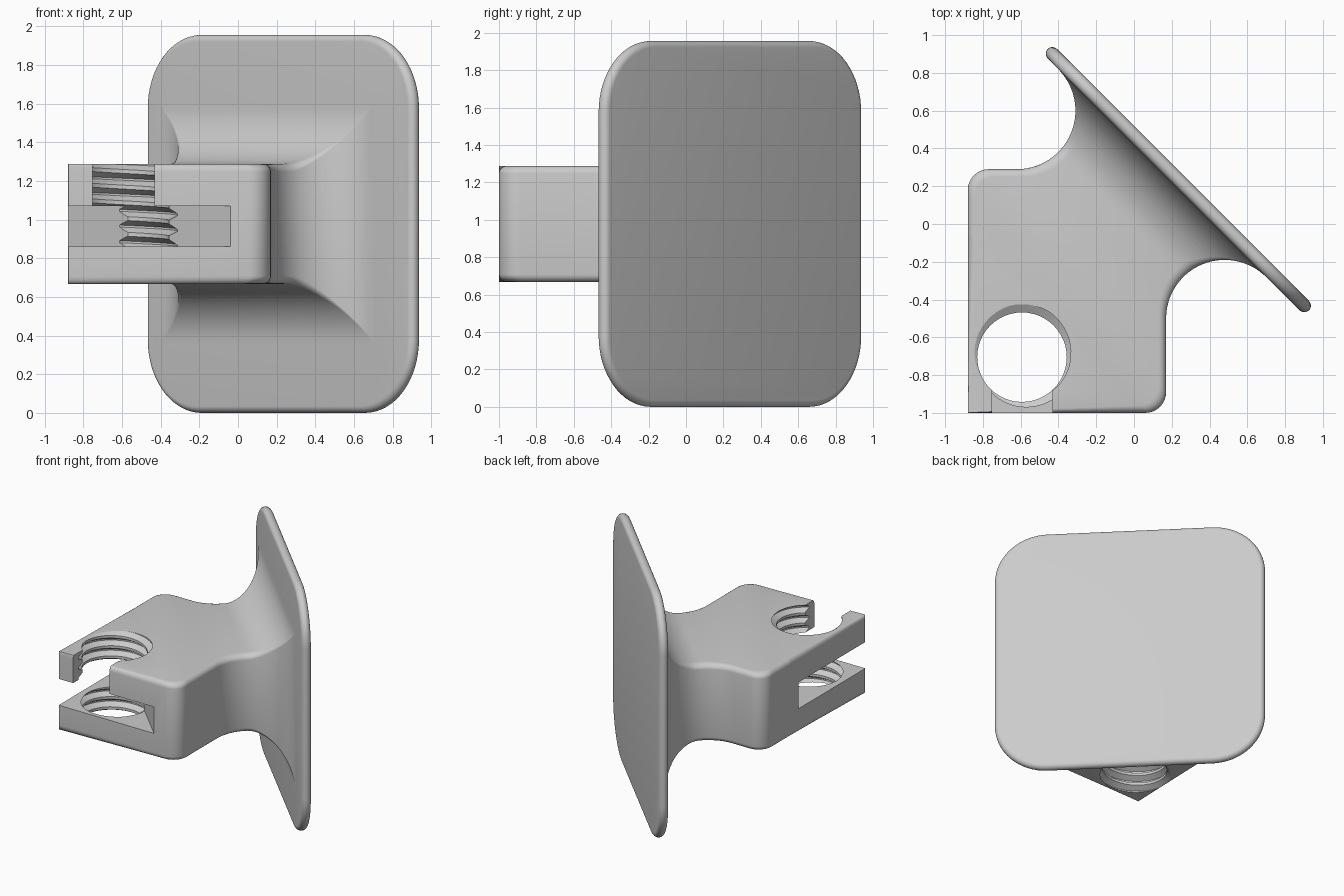
import bpy, bmesh, math
from mathutils import Vector

cube = bpy.data.objects.get("Cube")
if cube:
    bpy.data.objects.remove(cube, do_unlink=True)

grey = bpy.data.materials.new("light_grey")
grey.use_nodes = True
tone = (0.6, 0.6, 0.6, 1)
grey.diffuse_color = tone
grey.node_tree.nodes["Principled BSDF"].inputs["Base Color"].default_value = tone

MID = 0.978            # height of the centre plane
FRONT = 0.297          # front of the plate, measured along the diagonal
R2 = math.sqrt(2)


def finish(name, bm):
    bmesh.ops.recalc_face_normals(bm, faces=bm.faces)
    mesh = bpy.data.meshes.new(name)
    bm.to_mesh(mesh)
    bm.free()
    mesh.materials.append(grey)
    ob = bpy.data.objects.new(name, mesh)
    bpy.context.collection.objects.link(ob)
    return ob


def activate(ob):
    bpy.ops.object.select_all(action="DESELECT")
    ob.select_set(True)
    bpy.context.view_layer.objects.active = ob


def section(d, left, right, half, rt, rz, steps):
    """Rounded rectangle standing across the diagonal at distance d."""
    pts = []
    for q, (st, sz) in enumerate([(1, 1), (-1, 1), (-1, -1), (1, -1)]):
        for i in range(steps + 1):
            a = math.pi / 2 * (q + i / steps)
            t = (right - rt if st > 0 else left + rt) + rt * math.cos(a)
            z = sz * (half - rz) + rz * math.sin(a)
            pts.append(Vector(((d + t) / R2, (d - t) / R2, MID + z)))
    return pts


def loft(name, sections):
    bm = bmesh.new()
    rings = [[bm.verts.new(p) for p in s] for s in sections]
    n = len(rings[0])
    for a, b in zip(rings, rings[1:]):
        for i in range(n):
            j = (i + 1) % n
            bm.faces.new((a[i], a[j], b[j], b[i]))
    bm.faces.new(rings[0])
    bm.faces.new(rings[-1])
    return finish(name, bm)


def arc(cx, cy, r, a0, a1, steps):
    angles = [math.radians(a0 + (a1 - a0) * i / steps) for i in range(steps + 1)]
    return [(cx + r * math.cos(a), cy + r * math.sin(a)) for a in angles]


def diagonal(points):
    return [((x + y) / R2, (x - y) / R2) for x, y in points]


def lookup(path, d):
    for (d0, t0), (d1, t1) in zip(path, path[1:]):
        if d <= d1:
            return t0 + (t1 - t0) * (d - d0) / max(d1 - d0, 1e-9)
    return path[-1][1]


# Plate: rounded square with a fully rounded rim
half_thick = 0.035
slices = []
for i in range(13):
    a = math.pi * (i / 12 - 0.5)
    inset = half_thick * (1 - math.cos(a))
    h = MID - inset
    slices.append(section(FRONT + half_thick * (1 + math.sin(a)),
                          -h, h, h, 0.38 - inset, 0.38 - inset, 16))
plate = loft("mounting_plate", slices)

# Holder: block that flares into the plate with concave fillets
FLARE = 0.31
left = diagonal([(-0.88, -1)] + arc(-0.77, 0.18, 0.11, 180, 90, 8)
                + arc(-0.62, 0.6, FLARE, -90, 45, 28))
right = diagonal([(-0.88, -1)] + arc(0.06, -0.89, 0.11, -90, 0, 8)
                 + arc(0.48, -0.5, FLARE, 180, 45, 28))
flare_start = FRONT - FLARE
stops = [d for d, t in left + right]
stops += [flare_start + FLARE * math.sin(math.pi / 2 * i / 20) for i in range(20)]
stops = sorted(d for d in stops if d < FRONT - 0.0015)
stops[0] += 0.002
kept = [stops[0]]
for d in stops:
    if d - kept[-1] > 0.0015:
        kept.append(d)
slices = []
for d in kept + [FRONT, FRONT + 0.02]:
    tl, tr = lookup(left, d), lookup(right, d)
    x = min(max(d - flare_start, 0), FLARE)
    half = FLARE + FLARE - math.sqrt(FLARE ** 2 - x ** 2)
    fade = min(1, max(0.02, (FRONT - d) / 0.25))
    rt = min(0.055 * fade, (tr - tl) * 0.45)
    slices.append(section(d, tl, tr, half, rt, 0.04 * fade, 5))
holder = loft("holder_block", slices)


def box(name, centre, size, turn=0):
    bm = bmesh.new()
    bmesh.ops.create_cube(bm, size=1)
    bmesh.ops.scale(bm, vec=size, verts=bm.verts)
    ob = finish(name, bm)
    ob.location = centre
    ob.rotation_euler.z = turn
    return ob


def thread(name, cx, cy, top, pitch, minor, major):
    """Solid screw whose surface follows a right-handed helix."""
    bm = bmesh.new()
    n, turns = 48, 11
    profile = [(-0.0625, major), (0.0625, major), (0.375, minor), (0.625, minor)]
    start = top - pitch * 10.25
    rows = 4 * turns
    grid = []
    for j in range(n):
        a = 2 * math.pi * j / n
        column = []
        for k in range(rows + 5):
            f, r = profile[k % 4]
            z = start + pitch * (k // 4 + f + j / n)
            column.append(bm.verts.new((cx + r * math.cos(a), cy + r * math.sin(a), z))
                          if k <= rows or j == 0 else None)
        grid.append(column)
    grid.append(grid[0][4:])
    for j in range(n):
        for k in range(rows):
            a, b = grid[j], grid[j + 1]
            bm.faces.new((a[k], b[k], b[k + 1], a[k + 1]))
    # end caps close over the step left by one turn
    for row, side in ((0, -1), (rows, 1)):
        loop = [grid[j][row] for j in range(n)]
        loop += [grid[0][row + s] for s in (4, 3, 2, 1)]
        hub = bm.verts.new((cx, cy, loop[0].co.z + pitch * (0.5 + side)))
        for p, q in zip(loop, loop[1:] + loop[:1]):
            bm.faces.new((p, q, hub))
    return finish(name, bm)


# Cutters: corner slot, threaded hole and the gap opening it to the front
cutters = [
    box("slot_cutter", (-1.04 / 2 - 0.5, -1.04 / 2 - 0.5, 0.965), (R2, 4, 0.21), math.pi / 4),
    thread("thread_cutter", -0.593, -0.705, 1.29, 0.081, 0.237, 0.28),
    box("gap_cutter", (-0.592, -0.95, 1.18), (0.32, 0.5, 0.4)),
]
for cutter in cutters:
    cutter.hide_render = True
    activate(holder)
    mod = holder.modifiers.new("cut", "BOOLEAN")
    mod.operation = "DIFFERENCE"
    mod.solver = "EXACT"
    mod.object = cutter
    bpy.context.view_layer.update()
    bpy.ops.object.modifier_apply(modifier=mod.name)
    bpy.data.objects.remove(cutter, do_unlink=True)

for ob in (plate, holder):
    activate(ob)
    bpy.ops.object.shade_smooth_by_angle(angle=math.radians(30))
